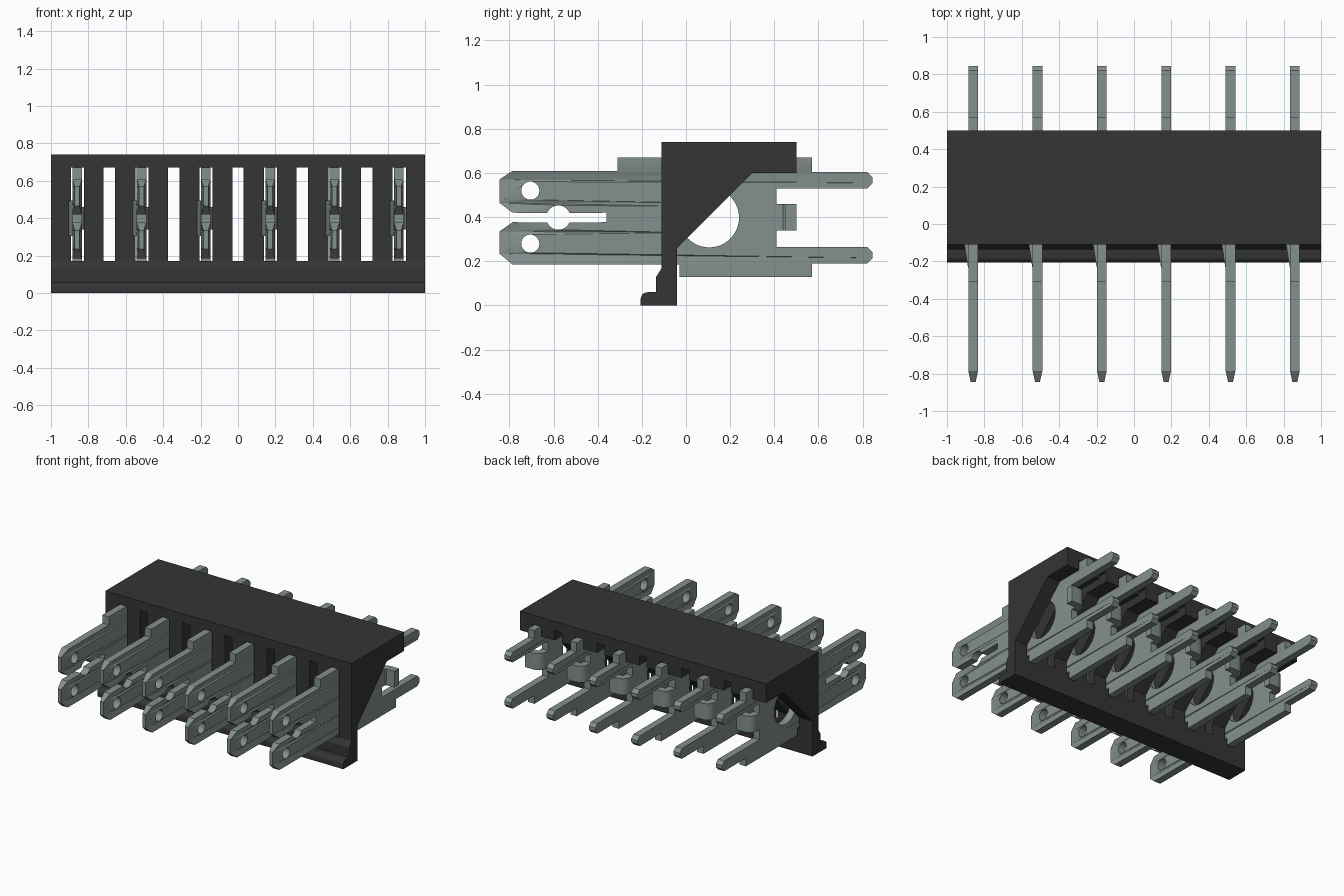
import bpy, bmesh
from math import sin, cos, pi, radians
from mathutils import Matrix

cube = bpy.data.objects.get("Cube")
if cube:
    bpy.data.objects.remove(cube, do_unlink=True)


def material(name, rgb):
    m = bpy.data.materials.new(name)
    m.use_nodes = True
    m.diffuse_color = (*rgb, 1)
    bsdf = next(n for n in m.node_tree.nodes if n.type == 'BSDF_PRINCIPLED')
    bsdf.inputs["Base Color"].default_value = (*rgb, 1)
    bsdf.inputs["Roughness"].default_value = 0.6
    return m


METAL = material("grey metal", (0.23, 0.28, 0.268))
PLASTIC = material("black plastic", (0.035, 0.035, 0.035))

# Local profile axes (y, z, thickness) turned into world (y, z, x)
SIDEWAYS = Matrix(((0, 0, 1, 0), (1, 0, 0, 0), (0, 1, 0, 0), (0, 0, 0, 1)))


def arc(cx, cy, r, start, end, n):
    """Points along an arc, angles in degrees."""
    angles = [radians(start + (end - start) * i / n) for i in range(n + 1)]
    return [(cx + r * cos(a), cy + r * sin(a)) for a in angles]


def circle(cx, cy, r, n=32):
    return arc(cx, cy, r, 0, 360, n)[:-1]


def plate(name, loops, half, mat, matrix):
    """Extrude an outline, with inner loops as holes, to a flat plate."""
    curve = bpy.data.curves.new(name, 'CURVE')
    curve.dimensions = '2D'
    curve.fill_mode = 'BOTH'
    curve.extrude = half
    for loop in loops:
        s = curve.splines.new('POLY')
        s.points.add(len(loop) - 1)
        for p, (u, v) in zip(s.points, loop):
            p.co = (u, v, 0, 1)
        s.use_cyclic_u = True
    temp = bpy.data.objects.new(name, curve)
    bpy.context.collection.objects.link(temp)
    bpy.context.view_layer.update()
    mesh = bpy.data.meshes.new_from_object(
        temp.evaluated_get(bpy.context.evaluated_depsgraph_get()))
    bpy.data.objects.remove(temp, do_unlink=True)
    mesh.transform(matrix)
    bm = bmesh.new()
    bm.from_mesh(mesh)
    bmesh.ops.remove_doubles(bm, verts=bm.verts, dist=1e-4)
    bmesh.ops.recalc_face_normals(bm, faces=bm.faces)
    bm.to_mesh(mesh)
    bm.free()
    mesh.materials.clear()
    mesh.materials.append(mat)
    return mesh


def add(name, mesh, x=0):
    ob = bpy.data.objects.new(name, mesh)
    ob.location.x = x
    bpy.context.collection.objects.link(ob)
    return ob


def smooth(ob):
    bpy.ops.object.select_all(action='DESELECT')
    ob.select_set(True)
    bpy.context.view_layer.objects.active = ob
    bpy.ops.object.shade_smooth_by_angle(angle=radians(30))


PITCH = 0.344
columns = [(i - 2.5) * PITCH for i in range(6)]

# Housing: one wall, shelf and gusset profile over the full width
wall = ([(-0.11, 0.74), (0.5, 0.74), (0.5, 0.6), (0.3, 0.6), (-0.04, 0.26),
         (-0.04, 0), (-0.205, 0)] + arc(-0.175, 0.03, 0.03, 180, 90, 5)
        + [(-0.135, 0.06), (-0.135, 0.13), (-0.11, 0.17)])
housing = add("housing", plate("housing", [wall], 1, PLASTIC, SIDEWAYS))

# Slots: one for every terminal and one between each pair
bm = bmesh.new()
slots = [(x + 0.002, 0.07) for x in columns]
slots += [(x + PITCH / 2, 0.06) for x in columns[:-1]]
for x, width in slots:
    bmesh.ops.create_cube(bm, size=1, matrix=Matrix.Translation((x, 0.2, 0.421))
                          @ Matrix.Diagonal((width, 1, 0.502, 1)))
cut_mesh = bpy.data.meshes.new("slot_cutter")
bm.to_mesh(cut_mesh)
bm.free()
cutter = add("slot_cutter", cut_mesh)
cutter.hide_render = True
mod = housing.modifiers.new("slots", 'BOOLEAN')
mod.operation = 'DIFFERENCE'
mod.solver = 'EXACT'
mod.object = cutter
bpy.context.view_layer.objects.active = housing
bpy.ops.object.modifier_apply(modifier=mod.name)
bpy.data.objects.remove(cutter, do_unlink=True)
smooth(housing)

# Terminal blade: split prongs in front, two solder tines behind
blade = ([(-0.845, 0.57), (-0.785, 0.61), (-0.31, 0.61), (-0.31, 0.67),
          (0.57, 0.67), (0.57, 0.605), (0.82, 0.605), (0.845, 0.58),
          (0.845, 0.555), (0.82, 0.53), (0.41, 0.53), (0.41, 0.265),
          (0.82, 0.265), (0.845, 0.24), (0.845, 0.215), (0.82, 0.19),
          (0.57, 0.19), (0.57, 0.13), (-0.03, 0.13), (-0.03, 0.185),
          (-0.785, 0.185), (-0.845, 0.235), (-0.845, 0.335), (-0.785, 0.377)]
         + arc(-0.578, 0.398, 0.055, 203, 337, 10)
         + [(-0.36, 0.377), (-0.36, 0.42)]
         + arc(-0.578, 0.398, 0.055, 23, 157, 10)
         + [(-0.785, 0.42), (-0.845, 0.465)])
holes = [circle(-0.705, 0.52, 0.041), circle(-0.705, 0.28, 0.041),
         circle(0.105, 0.398, 0.135, 48)]
blade_mesh = plate("terminal_blade", [blade] + holes, 0.026, METAL, SIDEWAYS)
for v in blade_mesh.vertices:       # pinch the prong tips
    if v.co.y < -0.84:
        v.co.x *= 0.5

# Stop tab: bent from the back edge towards the left
bend = ([(-0.026, 0.4)] + arc(0.034, 0.44, 0.06, 180, 90, 6)
        + [(0.1, 0.5), (0.1, 0.448), (0.034, 0.448), (0.026, 0.44), (0.026, 0.4)])
tab_mesh = plate("stop_tab", [bend], 0.06, METAL, Matrix.Translation((0, 0, 0.4)))

# Locking lance: a shallow wedge pressed out of the right face
wedge = [(-0.02, -0.24), (-0.028, -0.23), (-0.047, -0.11), (-0.047, -0.05), (-0.02, -0.05)]
lance_mesh = plate("lance", [wedge], 0.095, METAL, Matrix.Translation((0, 0, 0.4)))

for x in columns:
    for name, mesh in (("terminal_blade", blade_mesh), ("stop_tab", tab_mesh),
                       ("lance", lance_mesh)):
        part = add(name, mesh, x)
        if x == columns[0]:
            smooth(part)
